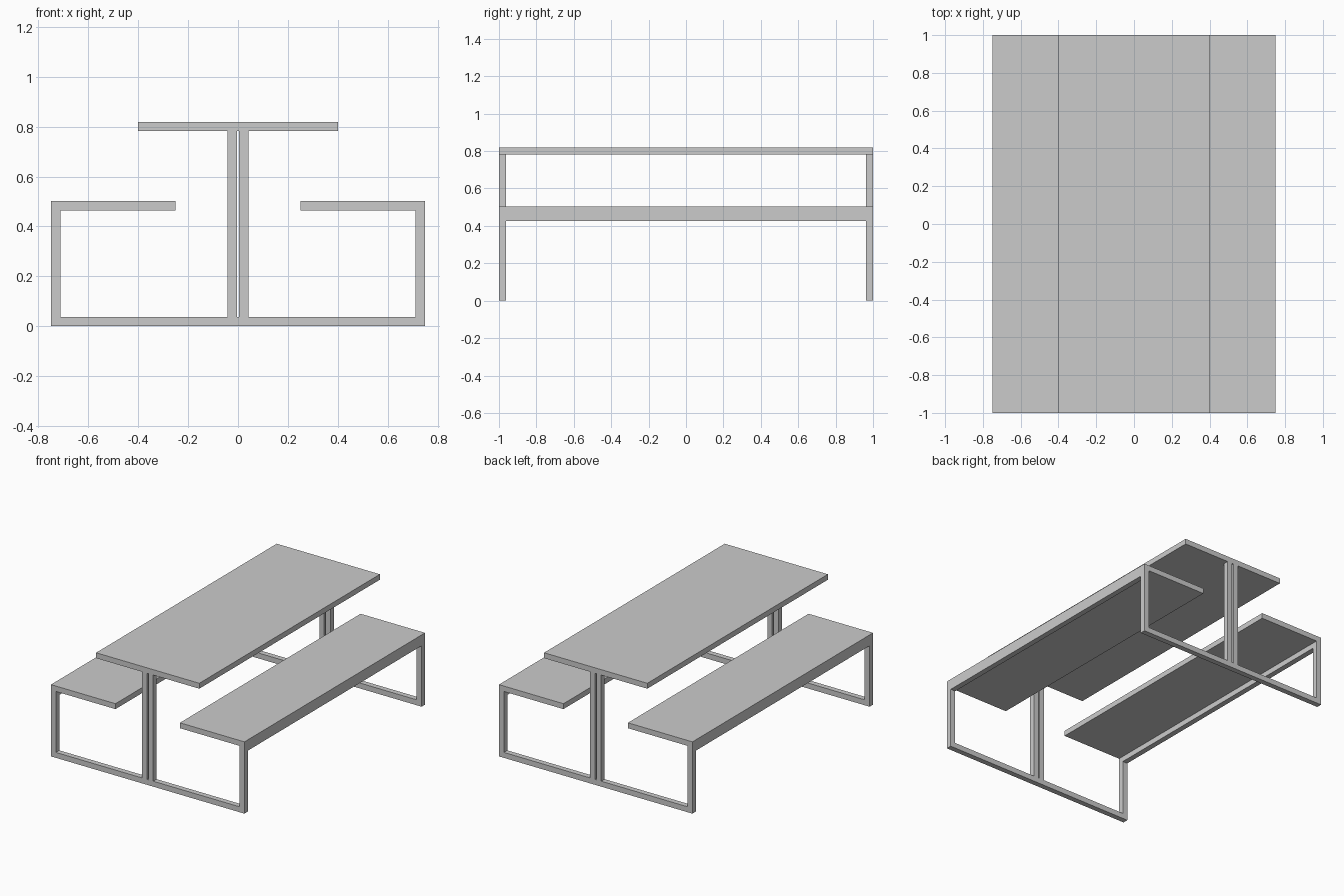
import bpy

if "Cube" in bpy.data.objects:
    bpy.data.objects.remove(bpy.data.objects["Cube"])

T = 0.038          # tube and board thickness
SEAT_TOP = 0.503
TABLE_TOP = 0.82


def box(name, x, y, z):
    """Box from (min, max) ranges on each axis."""
    bpy.ops.mesh.primitive_cube_add(size=1)
    ob = bpy.context.object
    ob.name = name
    ob.location = [(a + b) / 2 for a, b in (x, y, z)]
    ob.scale = [b - a for a, b in (x, y, z)]
    bpy.ops.object.transform_apply(location=True, rotation=True, scale=True)
    return ob


def mirror(ob, x=False, y=False):
    mod = ob.modifiers.new("Mirror", 'MIRROR')
    mod.use_axis = (x, y, False)
    mod.use_mirror_merge = False


# Table top
box("table_top", (-0.4, 0.4), (-1, 1), (TABLE_TOP - T, TABLE_TOP))

# Bench seats with a tube rail under the outer edge
seat = box("seat", (0.25, 0.75), (-1, 1), (SEAT_TOP - T, SEAT_TOP))
rail = box("seat_rail", (0.75 - T, 0.75), (-1, 1), (SEAT_TOP - 2 * T, SEAT_TOP - T))
mirror(seat, x=True)
mirror(rail, x=True)

# End frames: floor bar, outer legs, paired centre posts
end = (-1, -1 + T)
bar = box("floor_bar", (-0.75, 0.75), end, (0, T))
mirror(bar, y=True)
leg = box("outer_leg", (0.75 - T, 0.75), end, (T, SEAT_TOP - 2 * T))
mirror(leg, x=True, y=True)
post = box("centre_post", (0.005, 0.005 + T), end, (T, TABLE_TOP - T))
mirror(post, x=True, y=True)
